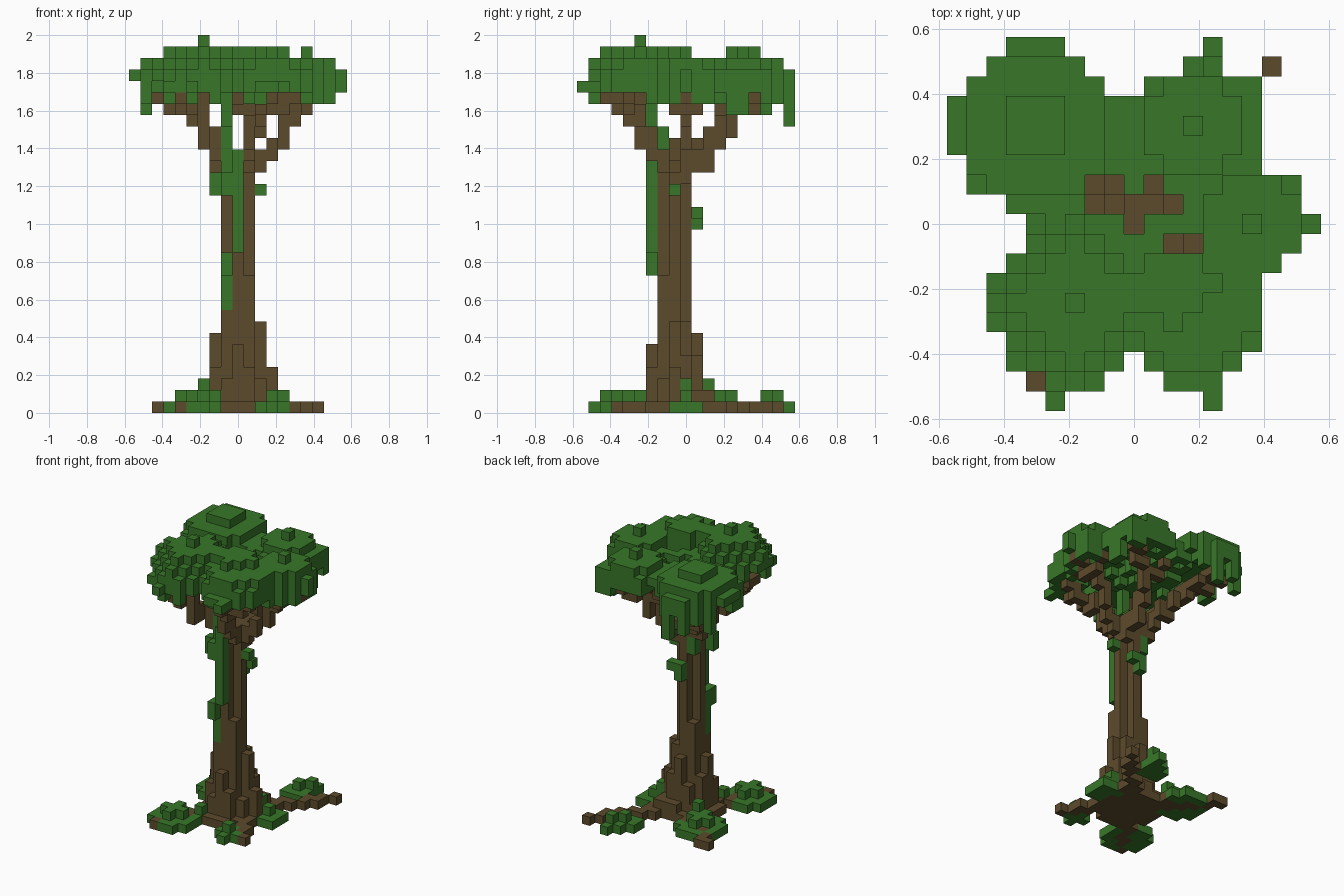
import bpy
import bmesh
import random
from mathutils import Vector

random.seed(4)
CELL = 2 / 33
cells = {}  # (column, row, layer) -> part name; first part placed keeps the cell

if "Cube" in bpy.data.objects:
    bpy.data.objects.remove(bpy.data.objects["Cube"], do_unlink=True)


def make_material(name, colour):
    material = bpy.data.materials.new(name)
    material.diffuse_color = colour
    material.use_nodes = True
    shader = next(n for n in material.node_tree.nodes if n.type == 'BSDF_PRINCIPLED')
    shader.inputs["Base Color"].default_value = colour
    shader.inputs["Roughness"].default_value = 0.9
    return material


bark = make_material("bark brown", (0.108, 0.07, 0.025, 1))
leaf = make_material("leaf green", (0.04, 0.185, 0.022, 1))


def column(part, x, y, low, high):
    for z in range(low, high + 1):
        cells.setdefault((x, y, z), part)


def path(part, points, thickness):
    """Stepped run of blocks through the points, hanging down by thickness."""
    for start, end in zip(points, points[1:]):
        start, end = Vector(start), Vector(end)
        steps = int(max(abs(d) for d in end - start)) * 2
        for step in range(steps + 1):
            x, y, z = (round(v) for v in start.lerp(end, step / steps))
            column(part, x, y, max(0, z - thickness + 1), z)


def octagon(x, y, radius, reach):
    """Block positions of a chamfered disc; reach limits the diagonal."""
    span = range(-radius, radius + 1)
    return [(x + dx, y + dy) for dx in span for dy in span
            if abs(dx) + abs(dy) <= reach]


# Trunk: plus-shaped core, with buttresses of falling height
for x, y in octagon(0, -1, 1, 1):
    column("trunk", x, y, 0, 22)
for x, y, top in [(-1, -2, 8), (1, -2, 11), (1, 0, 7), (-1, 0, 10)]:
    column("trunk", x, y, 0, top)
for x, y, top in [(-2, -1, 6), (2, -1, 7), (0, -3, 5), (0, 1, 6), (-2, -2, 3),
                  (2, -2, 2), (2, 0, 4), (3, -1, 3), (1, 1, 4), (-1, 1, 3),
                  (1, -3, 3), (-1, -3, 2), (-2, 0, 4), (0, 2, 1)]:
    column("buttresses", x, y, 0, top)

# Roots spreading along the ground
for x, y in octagon(0, -1, 3, 4):
    column("roots", x, y, 0, 0)
for tip in [(7, 8), (-7, 6), (5, -6), (-5, -8)]:
    for offset in (0, 1):
        inner = (tip[0] // 2 + offset, tip[1] // 2, 0)
        path("roots", [(offset, 0, 1), inner], 2)
    path("roots", [inner, (*tip, 0)], 1)

# Vines on the trunk and under the canopy
for x, y, low, high in [(-1, -2, 9, 13), (-1, -3, 12, 13), (0, -3, 14, 22),
                        (-1, -3, 19, 20), (-1, -2, 19, 24), (-1, -3, 25, 27),
                        (-2, -2, 19, 20), (2, -1, 19, 19), (0, 1, 16, 17),
                        (1, 1, 17, 17), (-1, 0, 19, 20)]:
    column("vines", x, y, low, high)

# Branches climbing to each leaf clump, thinner at the tips
branches = [
    [(1, -2, 22), (1, -3, 23), (1, -4, 25), (2, -5, 26), (3, -7, 27)],
    [(-2, -2, 23), (-3, -3, 24), (-3, -4, 25), (-4, -5, 26), (-5, -7, 27)],
    [(-3, -4, 25), (-3, -4, 27), (-3, -4, 30)],
    [(-1, 0, 22), (-2, 1, 23), (-3, 3, 25), (-4, 4, 26), (-7, 6, 27)],
    [(1, 0, 21), (1, 1, 22), (1, 3, 24), (2, 4, 26), (3, 5, 28)],
    [(1, -1, 21), (2, -1, 22), (3, -1, 23), (4, 0, 24), (5, 0, 26), (8, 0, 27)],
    [(0, 0, 22), (0, 1, 22)],
]
for points in branches:
    path("branches", points[:-1], 2)
    path("branches", points[-2:], 1)

# Twigs forking sideways under the leaves
for start, end in [((-4, 4, 26), (-5, 7, 27)), ((2, 4, 26), (5, 6, 27)),
                   ((5, 0, 26), (6, -2, 27)), ((5, 0, 26), (6, 2, 27)),
                   ((-4, -5, 26), (-6, -3, 27)), ((2, -5, 26), (5, -5, 27)),
                   ((-3, 3, 25), (-6, 3, 27)), ((1, 3, 25), (0, 5, 27))]:
    path("branches", [start, end], 1)

# Gaps in the middle of the canopy
gaps = {(x, 1) for x in range(-2, 3)} | {(-2, 2), (-1, 2), (1, 2), (0, 0), (2, -1), (3, -1)}


def clump(x, y, layers, rim_low):
    """Hollow leaf dome: (layer, radius, reach) from wide to narrow."""
    base, radius, reach = layers[0]
    for px, py in octagon(x, y, radius, reach):
        if (px, py) in gaps or (y > 0 and x > 0 and py > 7):
            continue
        dx, dy = abs(px - x), abs(py - y)
        top = max(z for z, r, s in layers if max(dx, dy) <= r and dx + dy <= s)
        rim = max(dx, dy) == radius or dx + dy == reach
        outward = (px - x) * x + (py - y) * y >= 0
        low = top - random.randint(0, 2)
        if rim and outward:
            low = base if dx == 4 else random.randint(rim_low, base - 1)
        column("leaf_canopy", px, py, min(low, base), top)


# Leaf clumps, then the thinner foliage that joins them
clump(-5, 5, [(29, 4, 5), (30, 3, 5), (31, 1, 2)], 26)
clump(3, 5, [(29, 3, 4), (30, 2, 3), (31, 0, 0)], 26)
clump(6, 0, [(29, 3, 3), (30, 2, 3), (31, 0, 0)], 27)
clump(-3, -4, [(29, 4, 5), (30, 4, 4), (31, 3, 3), (32, 0, 0)], 27)
clump(3, -4, [(29, 3, 5), (30, 3, 4)], 28)
for x, y in octagon(2, -3, 2, 2):
    if (x, y) not in gaps:
        column("leaf_canopy", x, y, 30, 31)
for x in range(-3, 7):
    for y in range(-3, 7):
        if (x, y) not in gaps:
            column("leaf_canopy", x, y, 28 + random.randint(0, 1), 29)
for x, y in [(2, -8), (3, -8), (4, -8), (4, -9), (-4, -9), (-6, -7), (-5, 0)]:
    column("leaf_canopy", x, y, 28, 28)
for x, y in [(6, 7), (7, 2), (8, 2), (-8, 2)]:
    column("leaf_canopy", x, y, 27, 29)
column("leaf_canopy", -4, 9, 25, 28)

# Moss mounds over the roots
for x, y, radius, reach in [(-4, 3, 2, 3), (-4, -6, 2, 3), (4, 0, 1, 2),
                            (3, -6, 1, 1), (-2, -4, 1, 1), (3, 7, 1, 1)]:
    for px, py in octagon(x, y, radius, reach):
        raised = abs(px - x) + abs(py - y) < radius
        column("moss", px, py, 0, 1 if raised else 0)
for x, y, high in [(-3, 2, 2), (3, 0, 2), (4, 8, 1), (4, 9, 0), (2, 6, 0), (4, 6, 0)]:
    column("moss", x, y, 0, high)


def build_part(name, material):
    """Mesh only the block faces that are open to the air."""
    bm = bmesh.new()
    for cell, part in cells.items():
        if part != name:
            continue
        for axis in range(3):
            for side in (-1, 1):
                normal = Vector([side if a == axis else 0 for a in range(3)])
                if tuple(int(v) for v in Vector(cell) + normal) in cells:
                    continue
                u = Vector([float(a == (axis + 1) % 3) for a in range(3)])
                v = normal.cross(u)
                middle = Vector(cell) + Vector((0, 0, 0.5)) + normal / 2
                corners = [middle + (u * a + v * b) / 2
                           for a, b in ((-1, -1), (1, -1), (1, 1), (-1, 1))]
                bm.faces.new([bm.verts.new(c * CELL) for c in corners])
    bmesh.ops.remove_doubles(bm, verts=bm.verts[:], dist=CELL / 100)
    mesh = bpy.data.meshes.new(name)
    bm.to_mesh(mesh)
    bm.free()
    mesh.materials.append(material)
    bpy.context.collection.objects.link(bpy.data.objects.new(name, mesh))


for name in ("trunk", "buttresses", "roots", "branches"):
    build_part(name, bark)
for name in ("leaf_canopy", "vines", "moss"):
    build_part(name, leaf)
